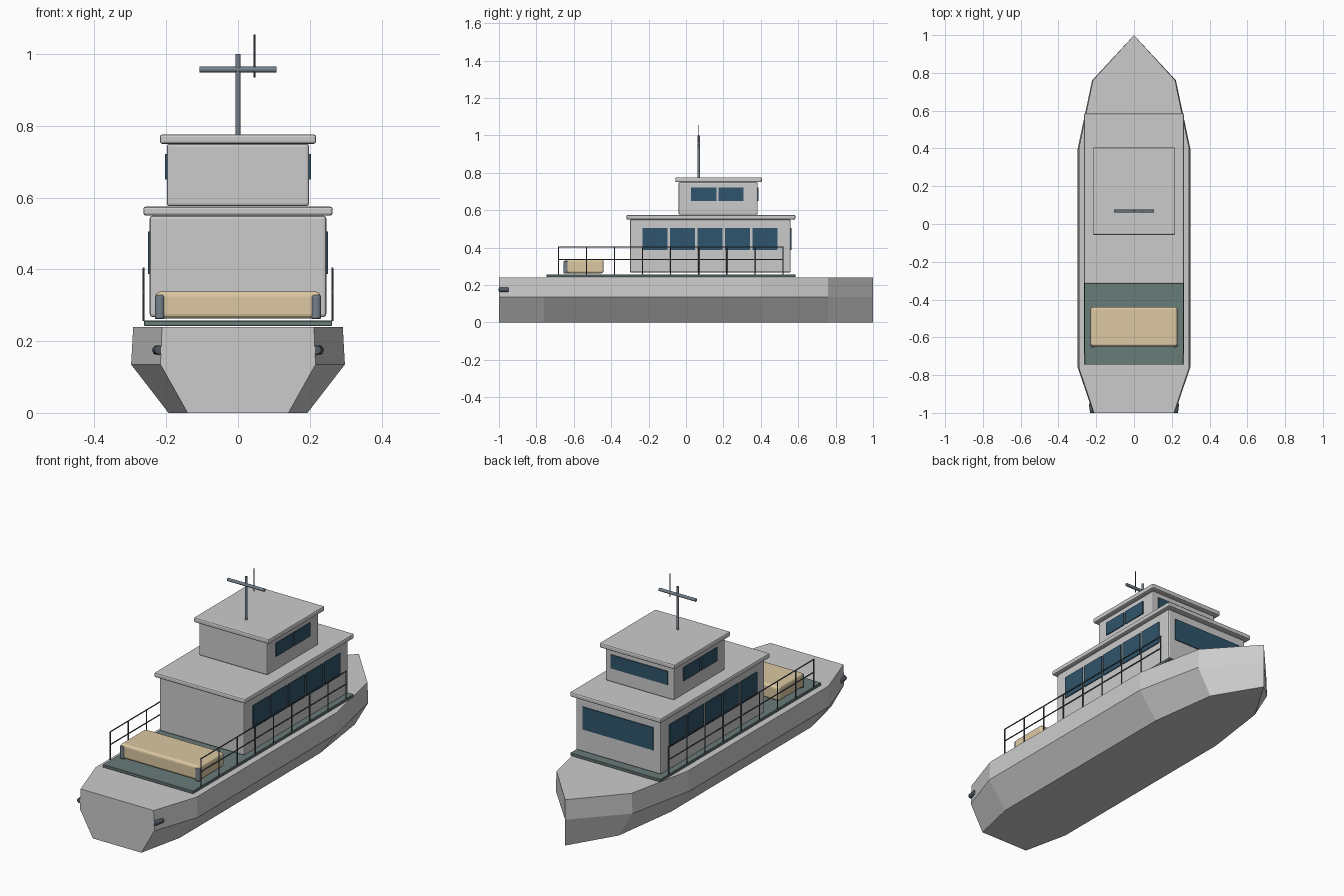
import bpy, bmesh, math
from mathutils import Vector

if "Cube" in bpy.data.objects:
    bpy.data.objects.remove(bpy.data.objects["Cube"])


def material(name, rgb):
    m = bpy.data.materials.new(name)
    m.diffuse_color = (*rgb, 1)
    m.use_nodes = True
    m.node_tree.nodes["Principled BSDF"].inputs["Base Color"].default_value = m.diffuse_color
    return m


GLASS = material("dark glass", (0.03, 0.09, 0.15))
DECK = material("deck green", (0.14, 0.20, 0.19))
TAN = material("tan", (0.72, 0.58, 0.36))
METAL = material("metal", (0.18, 0.22, 0.26))
DARK = material("dark metal", (0.08, 0.10, 0.12))


def add_object(name, bm, mat=None, bevel=0, segments=2):
    bmesh.ops.recalc_face_normals(bm, faces=bm.faces)
    mesh = bpy.data.meshes.new(name)
    bm.to_mesh(mesh)
    bm.free()
    ob = bpy.data.objects.new(name, mesh)
    bpy.context.collection.objects.link(ob)
    if mat:
        mesh.materials.append(mat)
    if bevel:
        b = ob.modifiers.new("bevel", "BEVEL")
        b.width, b.segments, b.limit_method = bevel, segments, "ANGLE"
    return ob


def box(name, x, y, z, mat=None, bevel=0, segments=2):
    """Box from (min, max) ranges."""
    bm = bmesh.new()
    bmesh.ops.create_cube(bm, size=1)
    for v in bm.verts:
        v.co = [r[0] if c < 0 else r[1] for c, r in zip(v.co, (x, y, z))]
    return add_object(name, bm, mat, bevel, segments)


def rod(bm, a, b, r, sides=10):
    """Add a cylinder between two points to a bmesh."""
    a, b = Vector(a), Vector(b)
    rot = (b - a).to_track_quat("Z", "Y").to_matrix().to_4x4()
    rot.translation = (a + b) / 2
    bmesh.ops.create_cone(bm, cap_ends=True, segments=sides, radius1=r,
                          radius2=r, depth=(b - a).length, matrix=rot)


def rod_object(name, a, b, r, mat, sides=12, bevel=0):
    bm = bmesh.new()
    rod(bm, a, b, r, sides)
    ob = add_object(name, bm, mat, bevel)
    bpy.ops.object.select_all(action="DESELECT")
    ob.select_set(True)
    bpy.context.view_layer.objects.active = ob
    bpy.ops.object.shade_smooth_by_angle(angle=math.radians(40))
    return ob


# Hull: chined sections lofted from transom to pointed bow
bm = bmesh.new()
section = [(0.65, 0), (1, 0.135), (0.98, 0.24)]
rings = []
for y, w in [(-1, 0.216), (-0.76, 0.298), (0.4, 0.298), (0.76, 0.222), (1, 0)]:
    side = [(k * w, z) for k, z in section]
    pts = side + [(-x, z) for x, z in reversed(side)]
    rings.append([bm.verts.new((x, y, z)) for x, z in pts])
for r0, r1 in zip(rings, rings[1:]):
    for i in range(6):
        j = (i + 1) % 6
        bm.faces.new((r0[i], r0[j], r1[j], r1[i]))
bm.faces.new(rings[0])
bmesh.ops.remove_doubles(bm, verts=bm.verts, dist=1e-5)
add_object("hull", bm)

# Deck and cabins with overhanging roofs
box("deck", (-0.262, 0.262), (-0.745, 0.585), (0.242, 0.257), DECK, 0.002, 1)
box("main_cabin", (-0.246, 0.246), (-0.3, 0.56), (0.267, 0.55), None, 0.008)
box("main_roof", (-0.264, 0.264), (-0.318, 0.585), (0.55, 0.575), None, 0.007)
box("wheelhouse", (-0.198, 0.198), (-0.04, 0.383), (0.576, 0.75), None, 0.007)
box("wheelhouse_roof", (-0.218, 0.218), (-0.057, 0.405), (0.75, 0.776), None, 0.007)

# Windows on both sides and facing the bow
for s, label in ((1, "right"), (-1, "left")):
    for i in range(5):
        y = -0.232 + 0.147 * i
        box(f"main_window_{label}_{i + 1}", sorted((s * 0.244, s * 0.251)),
            (y, y + 0.134), (0.387, 0.505), GLASS)
    for i in range(2):
        y = 0.028 + 0.146 * i
        box(f"wheelhouse_window_{label}_{i + 1}", sorted((s * 0.196, s * 0.203)),
            (y, y + 0.134), (0.65, 0.721), GLASS)
box("main_bow_window", (-0.205, 0.205), (0.557, 0.565), (0.387, 0.505), GLASS)
box("wheelhouse_bow_window", (-0.165, 0.165), (0.38, 0.388), (0.65, 0.721), GLASS)

# Side rails, corner bollards and stern fenders
for s, label in ((1, "right"), (-1, "left")):
    x = s * 0.263
    bm = bmesh.new()
    for i in range(9):
        y = -0.682 + 0.15 * i
        rod(bm, (x, y, 0.256), (x, y, 0.403), 0.003, 8)
    for z in (0.336, 0.403):
        rod(bm, (x, -0.685, z), (x, 0.521, z), 0.003, 8)
    add_object(f"rail_{label}", bm, DARK)
    rod_object(f"bollard_{label}", (s * 0.218, -0.64, 0.262),
               (s * 0.218, -0.64, 0.328), 0.014, METAL, 16, 0.003)
    rod_object(f"stern_fender_{label}", (s * 0.219, -1, 0.175),
               (s * 0.227, -0.948, 0.175), 0.013, DARK, 12, 0.004)

# Aft locker
box("aft_locker", (-0.23, 0.23), (-0.648, -0.44), (0.263, 0.338), TAN, 0.013, 3)

# Mast, crossbar and antenna
rod_object("mast", (0, 0.068, 0.77), (0, 0.068, 1.0), 0.007, METAL)
rod_object("mast_crossbar", (-0.107, 0.068, 0.957), (0.107, 0.068, 0.957), 0.008, METAL)
rod_object("antenna", (0.046, 0.068, 0.935), (0.046, 0.068, 1.055), 0.0025, DARK, 8)
